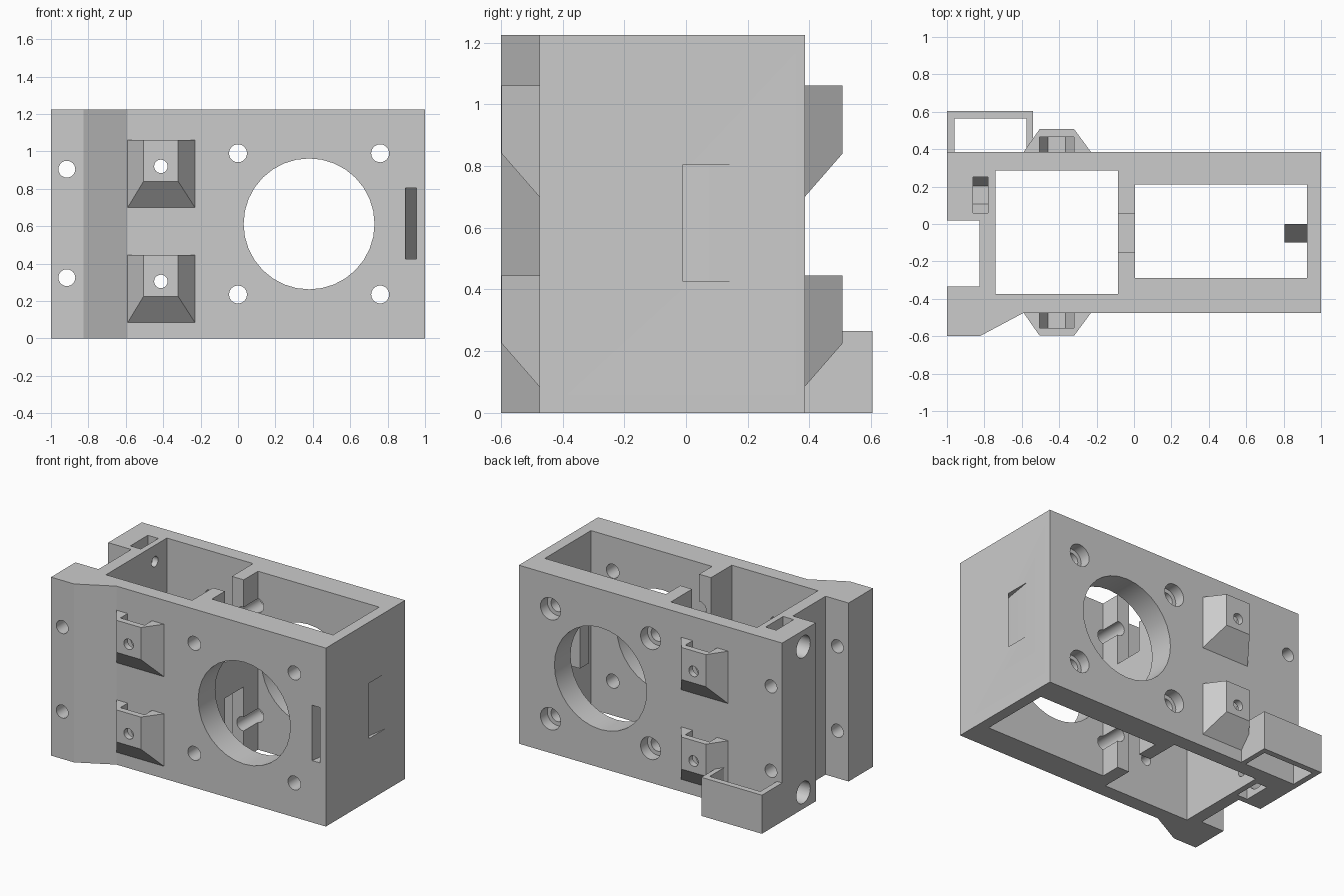
import bpy, bmesh, math
from mathutils import Vector

if "Cube" in bpy.data.objects:
    bpy.data.objects.remove(bpy.data.objects["Cube"])

HEIGHT = 1.225
MID_Z = HEIGHT / 2

grey = bpy.data.materials.new("light grey plastic")
grey.use_nodes = True
shade = (0.6, 0.6, 0.6, 1)
grey.diffuse_color = shade
grey.node_tree.nodes["Principled BSDF"].inputs["Base Color"].default_value = shade


def hull(name, points):
    bm = bmesh.new()
    for p in points:
        bm.verts.new(p)
    bmesh.ops.convex_hull(bm, input=bm.verts)
    bmesh.ops.dissolve_limit(bm, angle_limit=0.01, verts=bm.verts, edges=bm.edges)
    return finish(name, bm)


def finish(name, bm):
    bmesh.ops.recalc_face_normals(bm, faces=bm.faces)
    mesh = bpy.data.meshes.new(name)
    bm.to_mesh(mesh)
    bm.free()
    mesh.materials.append(grey)
    obj = bpy.data.objects.new(name, mesh)
    bpy.context.collection.objects.link(obj)
    return obj


def prism(name, outline, z0, z1):
    bm = bmesh.new()
    face = bm.faces.new([bm.verts.new((x, y, z0)) for x, y in outline])
    ext = bmesh.ops.extrude_face_region(bm, geom=[face])
    verts = [v for v in ext["geom"] if isinstance(v, bmesh.types.BMVert)]
    bmesh.ops.translate(bm, verts=verts, vec=(0, 0, z1 - z0))
    return finish(name, bm)


def box(name, x0, x1, y0, y1, z0, z1):
    return prism(name, [(x0, y0), (x1, y0), (x1, y1), (x0, y1)], z0, z1)


def rod(name, axis, start, end, a, z, r, sides=24):
    """Round or hexagonal bar along x or y; a is the other horizontal position."""
    pts = []
    for i in range(sides):
        t = math.tau * i / sides
        u, w = a + r * math.cos(t), z + r * math.sin(t)
        for s in (start, end):
            pts.append((s, u, w) if axis == "x" else (u, s, w))
    return hull(name, pts)


def combine(tool, operation):
    mod = body.modifiers.new("cut", "BOOLEAN")
    mod.operation = operation
    mod.solver = "EXACT"
    mod.object = tool
    bpy.context.view_layer.objects.active = body
    bpy.ops.object.modifier_apply(modifier=mod.name)
    bpy.data.objects.remove(tool)


def cut(tool):
    combine(tool, "DIFFERENCE")


# Main housing with the flared flange and the side channel
body = prism("housing", [
    (-1, -0.6), (-0.825, -0.6), (-0.59, -0.475), (1, -0.475), (1, 0.385),
    (-1, 0.385), (-1, 0.02), (-0.825, 0.02), (-0.825, -0.335), (-1, -0.335)], 0, HEIGHT)

# Two open chambers
cut(box("chamber", -0.74, -0.085, -0.375, 0.285, -0.1, 1.4))
cut(box("chamber", 0.005, 0.925, -0.29, 0.21, -0.1, 1.4))

# Divider openings above and below its middle bar
cut(box("gap", -0.12, 0.04, -0.15, 0.055, -0.1, 0.49))
cut(box("gap", -0.12, 0.04, -0.15, 0.055, 0.735, 1.4))

# Bracket low on the back
combine(box("bracket", -1, -0.54, 0.35, 0.605, 0, 0.265), "UNION")
cut(box("bracket_opening", -0.96, -0.575, 0.385, 0.565, -0.1, 0.4))

# Tapered nut bosses, two on the front and two on the back
BOSS_X = -0.4125
for face_y, out in ((-0.475, -1), (0.385, 1)):
    for base in (0.085, 0.7):
        top = base + 0.36
        pts = [(x, y, z) for x in (-0.59, -0.23) for z in (base, top)
               for y in (face_y, face_y - 0.05 * out)]
        pts += [(x, face_y + 0.122 * out, z) for x in (-0.505, -0.32)
                for z in (base + 0.14, top)]
        combine(hull("boss", pts), "UNION")
        nut_z = base + 0.22
        ys = sorted((face_y, face_y + 0.08 * out))
        cut(rod("nut", "y", *ys, BOSS_X, nut_z, 0.0925, 6))
        cut(box("nut_entry", BOSS_X - 0.0925, BOSS_X + 0.0925, *ys, nut_z, top + 0.05))
for z in (0.305, 0.92):
    cut(rod("boss_screw", "y", -0.8, 0.545, BOSS_X, z, 0.036))

# Fan opening and its countersunk corner screws
cut(rod("fan_opening", "y", -0.8, 0.8, 0.38, MID_Z, 0.35, 32))
for x in (0, 0.76):
    for z in (0.235, 0.99):
        cut(rod("fan_screw", "y", -0.8, 0.8, x, z, 0.048))
        cut(rod("fan_screw_head", "y", 0.31, 0.8, x, z, 0.076))

# Flange screw holes
for z in (0.325, 0.905):
    cut(rod("flange_screw", "y", -0.8, 0.55, -0.915, z, 0.045))

# Side screws with captive nut slots, mirrored top and bottom
for side in (-1, 1):
    z = MID_Z + side * 0.5
    cut(rod("side_screw_head", "x", -1.1, -0.86, 0.155, z, 0.075))
    cut(rod("side_screw", "x", -1.1, -0.7, 0.155, z, 0.035))
    cut(rod("side_nut", "x", -0.86, -0.78, 0.155, z, 0.095, 6))
    zs = sorted((z, z + side * 0.3))
    cut(box("side_nut_entry", -0.86, -0.78, 0.06, 0.25, *zs))

# Strap channel from the front face to the end face, with an inner rib
combine(hull("strap_rib", [(x, y, z) for x in (0.805, 0.95)
             for y, z in ((-0.1, 0.42), (0, 0.42), (-0.1, 0.68), (0, 0.805))]), "UNION")
cut(prism("strap_channel", [
    (0.885, -0.536), (0.949, -0.536), (1, -0.01), (1.05, -0.01),
    (1.05, 0.17), (1, 0.17)], 0.425, 0.805))

# Crisp edges, smooth bores
bpy.ops.object.select_all(action="DESELECT")
body.select_set(True)
bpy.context.view_layer.objects.active = body
bpy.ops.object.shade_smooth_by_angle(angle=math.radians(20))
